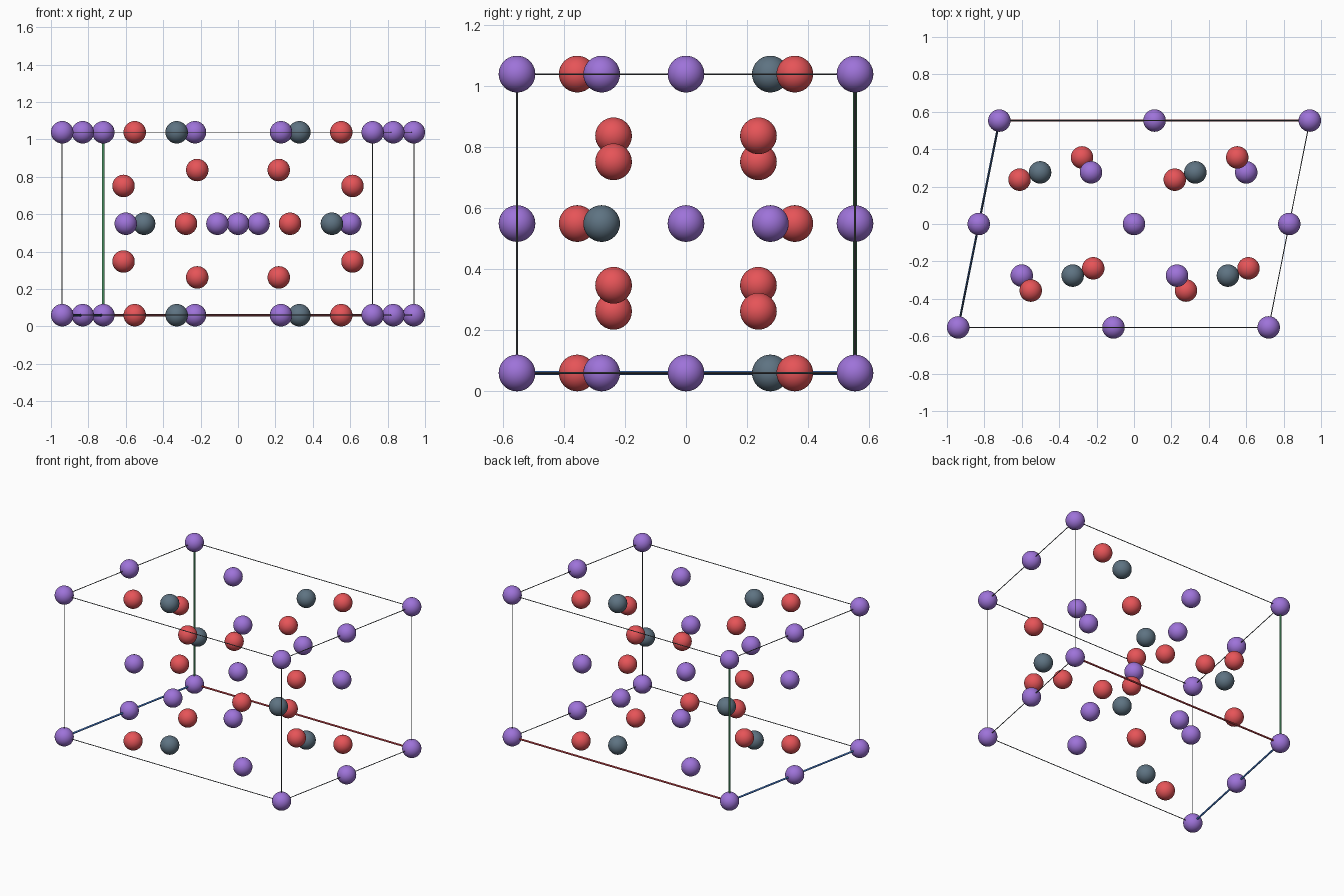
import bpy
from mathutils import Vector

if "Cube" in bpy.data.objects:
    bpy.data.objects.remove(bpy.data.objects["Cube"])

R = 0.06                                   # atom radius
Z0, ZM, Z1 = 0.06, 0.549, 1.038            # bottom, middle and top layers


def material(name, srgb):
    m = bpy.data.materials.new(name)
    m.diffuse_color = [(c / 255 / 12.92 if c < 11 else ((c / 255 + 0.055) / 1.055) ** 2.4)
                       for c in srgb] + [1]
    m.use_nodes = True
    m.node_tree.nodes["Principled BSDF"].inputs["Base Color"].default_value = m.diffuse_color
    return m


PURPLE = material("purple", (158, 115, 217))
RED = material("red", (230, 84, 88))
GREY = material("slate grey", (94, 115, 130))
EDGE = material("edge grey", (95, 100, 105))
AXIS_RED = material("axis red", (225, 80, 85))
AXIS_GREEN = material("axis green", (90, 175, 120))
AXIS_BLUE = material("axis blue", (70, 125, 205))


# One shared smooth ball mesh per kind of atom
def ball_mesh(name, mat):
    bpy.ops.mesh.primitive_uv_sphere_add(segments=40, ring_count=20, radius=R)
    ob = bpy.context.object
    bpy.ops.object.shade_smooth()
    me = ob.data
    me.name = name
    me.materials.append(mat)
    bpy.data.objects.remove(ob)
    return me


def atoms(name, mat, sites):
    """Place each (x, y, layers) site and its inversion through the cell centre."""
    me = ball_mesh(name, mat)
    done = set()
    for x, y, layers in sites:
        for z in layers:
            for s in (1, -1):
                p = (round(s * x, 3) + 0.0, round(s * y, 3) + 0.0, round(ZM + s * (z - ZM), 3))
                if p not in done:
                    done.add(p)
                    ob = bpy.data.objects.new(name, me)
                    ob.location = p
                    bpy.context.collection.objects.link(ob)


ENDS, MID = (Z0, Z1), (ZM,)
atoms("purple_atom", PURPLE, [
    (-0.72, 0.553, ENDS), (0.94, 0.553, ENDS),       # cell corners
    (0.83, 0, ENDS), (0.11, 0.553, MID), (0, 0, MID),
    (-0.23, 0.276, ENDS), (0.6, 0.276, MID)])
atoms("grey_atom", GREY, [(0.328, 0.276, ENDS), (-0.502, 0.276, MID)])
atoms("red_atom", RED, [
    (0.552, 0.356, ENDS), (-0.278, 0.356, MID),
    (-0.612, 0.237, (ZM - 0.202, ZM + 0.202)),
    (0.218, 0.237, (ZM - 0.287, ZM + 0.287))])


# Cell frame: thin grey rods, with three thicker coloured axes from the origin
def rod(name, a, b, r, mat):
    a, b = Vector(a), Vector(b)
    bpy.ops.mesh.primitive_cylinder_add(vertices=12, radius=r, depth=(b - a).length,
                                        location=(a + b) / 2)
    ob = bpy.context.object
    ob.rotation_euler = (b - a).to_track_quat('Z', 'Y').to_euler()
    ob.name = name
    ob.data.materials.append(mat)
    bpy.ops.object.shade_smooth_by_angle()


origin = Vector((-0.72, 0.553, Z0))
axes = [(Vector((1.66, 0, 0)), AXIS_RED, "red_axis"),
        (Vector((0, 0, Z1 - Z0)), AXIS_GREEN, "green_axis"),
        (Vector((-0.22, -1.106, 0)), AXIS_BLUE, "blue_axis")]
for i, (v, mat, name) in enumerate(axes):
    u, w = axes[(i + 1) % 3][0], axes[(i + 2) % 3][0]
    for j in (0, 1):
        for k in (0, 1):
            p = origin + u * j + w * k
            if j == k == 0:
                rod(name, p, p + v, 0.006, mat)
            else:
                rod("cell_edge", p, p + v, 0.0025, EDGE)
